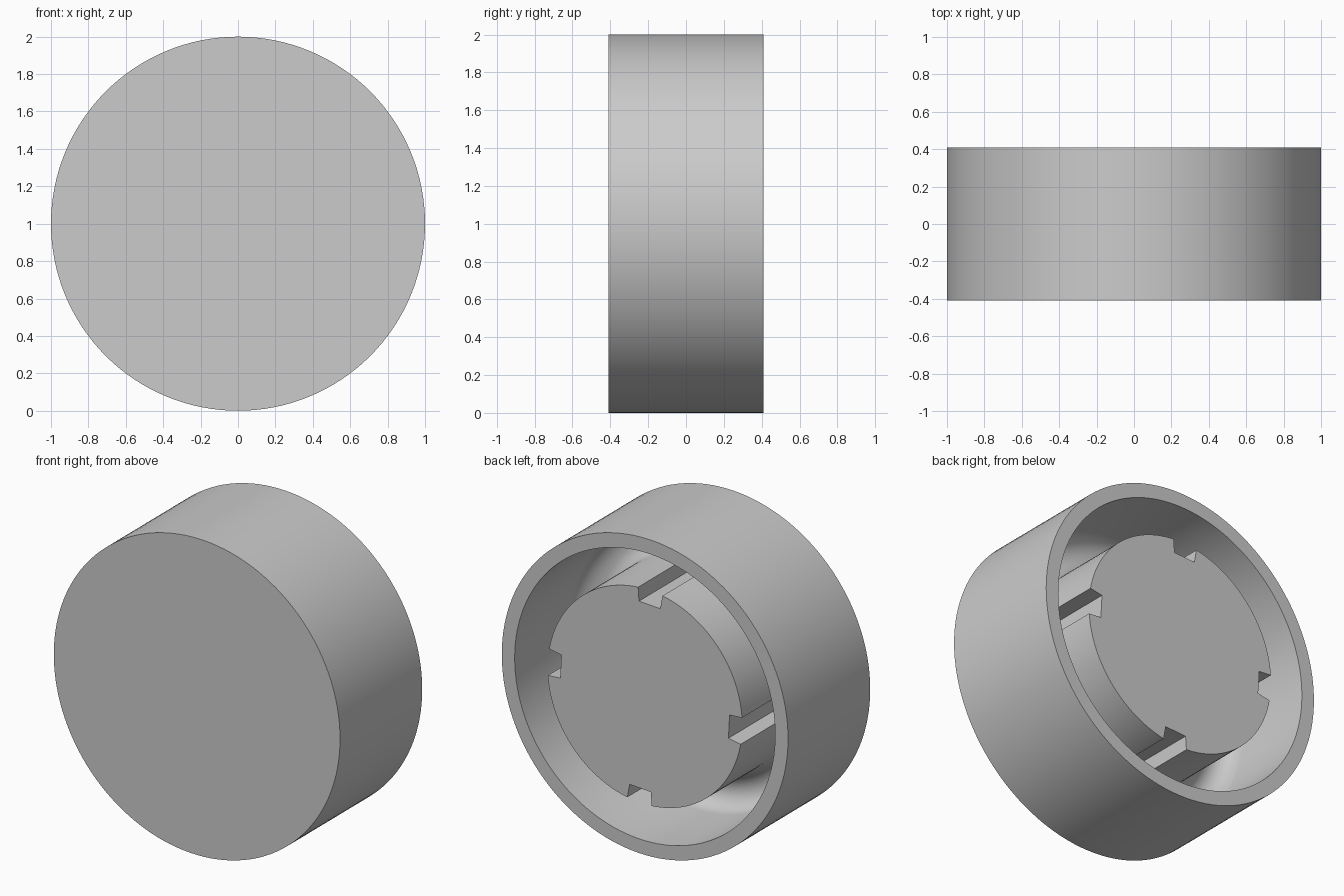
import bpy, bmesh
from math import sin, cos, pi, radians

if "Cube" in bpy.data.objects:
    bpy.data.objects.remove(bpy.data.objects["Cube"])

SEGMENTS = 128
FRONT, BACK = -0.41, 0.41
CENTRE_Z = 1.0
WALL_R, BOSS_R, NOTCH_R = 0.91, 0.68, 0.593
GROOVE_Y = -0.22            # deepest point of the rounded groove

grey = bpy.data.materials.new("plain grey")
grey.use_nodes = True
colour = (0.6, 0.6, 0.6, 1)
grey.diffuse_color = colour
grey.node_tree.nodes["Principled BSDF"].inputs["Base Color"].default_value = colour


def make_object(name, bm):
    bmesh.ops.recalc_face_normals(bm, faces=bm.faces)
    mesh = bpy.data.meshes.new(name)
    bm.to_mesh(mesh)
    bm.free()
    mesh.materials.append(grey)
    obj = bpy.data.objects.new(name, mesh)
    bpy.context.collection.objects.link(obj)
    return obj


def lathe(name, profile):
    """Revolve (radius, y) points about the y axis and cap both ends."""
    bm = bmesh.new()
    angles = [2 * pi * i / SEGMENTS for i in range(SEGMENTS)]
    rings = [[bm.verts.new((r * cos(a), y, CENTRE_Z + r * sin(a))) for a in angles]
             for r, y in profile]
    for lower, upper in zip(rings, rings[1:]):
        for i in range(SEGMENTS):
            j = (i + 1) % SEGMENTS
            bm.faces.new((lower[i], lower[j], upper[j], upper[i]))
    bm.faces.new(rings[0])
    bm.faces.new(rings[-1])
    return make_object(name, bm)


# Knob body: outer shell, rounded groove and central boss in one profile
mid_r = (WALL_R + BOSS_R) / 2
round_r = (WALL_R - BOSS_R) / 2
groove = [(mid_r + round_r * cos(pi * k / 12),
           GROOVE_Y + round_r * (1 - sin(pi * k / 12))) for k in range(13)]
body = lathe("knob_body",
             [(1, FRONT), (1, BACK), (WALL_R, BACK)] + groove + [(BOSS_R, BACK)])

# Four wedge cutters for the boss notches
bm = bmesh.new()
half = radians(7.2)
for k in range(4):
    mid = radians(3.2) + k * pi / 2
    corners = [(r, mid + s * half) for r, s in
               ((NOTCH_R, -1), (0.78, -1), (0.78, 1), (NOTCH_R, 1))]
    ends = [[bm.verts.new((r * cos(a), y, CENTRE_Z + r * sin(a))) for r, a in corners]
            for y in (GROOVE_Y + 0.003, BACK + 0.1)]
    for end in ends:
        bm.faces.new(end)
    for i in range(4):
        j = (i + 1) % 4
        bm.faces.new((ends[0][i], ends[0][j], ends[1][j], ends[1][i]))
cutter = make_object("notch_cutter", bm)
cutter.hide_render = True

# Cut the notches, then drop the helper
bpy.ops.object.select_all(action="DESELECT")
bpy.context.view_layer.objects.active = body
body.select_set(True)
cut = body.modifiers.new("notches", "BOOLEAN")
cut.operation = "DIFFERENCE"
cut.solver = "EXACT"
cut.object = cutter
bpy.ops.object.modifier_apply(modifier=cut.name)
bpy.data.objects.remove(cutter)
bpy.ops.object.shade_smooth_by_angle(angle=radians(30))
